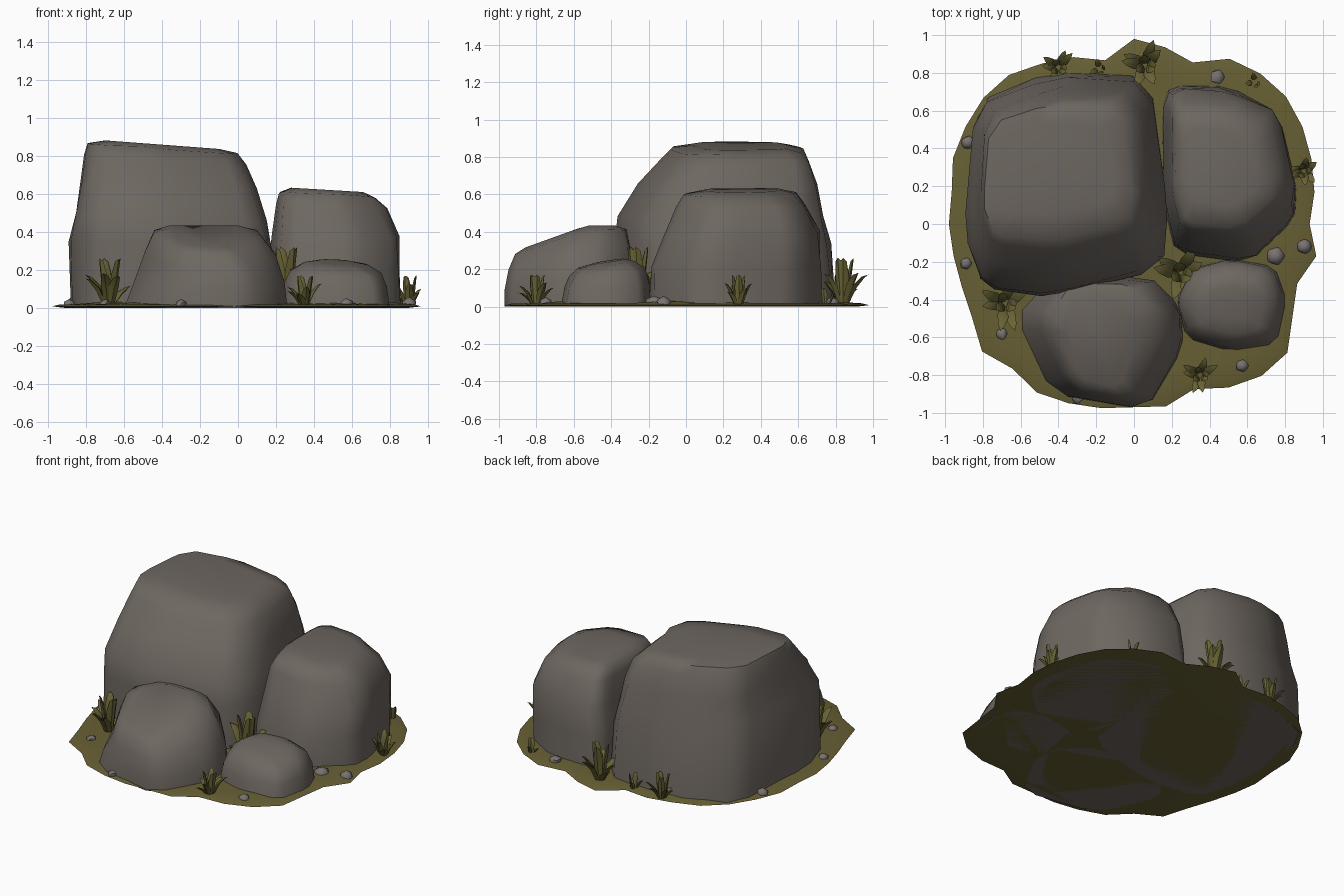
import bpy, bmesh, math, random
from mathutils import Vector

random.seed(7)
cube = bpy.data.objects.get("Cube")
if cube:
    bpy.data.objects.remove(cube, do_unlink=True)


def make_material(name, colour):
    mat = bpy.data.materials.new(name)
    mat.use_nodes = True
    mat.diffuse_color = (*colour, 1)
    bsdf = next(n for n in mat.node_tree.nodes if n.type == "BSDF_PRINCIPLED")
    bsdf.inputs["Base Color"].default_value = (*colour, 1)
    return mat


stone = make_material("warm grey stone", (0.155, 0.135, 0.118))
pebble_grey = make_material("pale grey pebble", (0.19, 0.17, 0.165))
turf = make_material("olive turf", (0.135, 0.115, 0.035))
leaf = make_material("olive grass", (0.14, 0.125, 0.035))


def finish(bm, name, mat, angle):
    bmesh.ops.recalc_face_normals(bm, faces=bm.faces)
    mesh = bpy.data.meshes.new(name)
    bm.to_mesh(mesh)
    bm.free()
    mesh.materials.append(mat)
    obj = bpy.data.objects.new(name, mesh)
    bpy.context.collection.objects.link(obj)
    bpy.ops.object.select_all(action="DESELECT")
    obj.select_set(True)
    bpy.context.view_layer.objects.active = obj
    bpy.ops.object.shade_smooth_by_angle(angle=math.radians(angle))
    return obj


def bridge(bm, low, high):
    n = len(low)
    for i in range(n):
        j = (i + 1) % n
        bm.faces.new((low[i], low[j], high[j], high[i]))


def normalised_outline(points):
    """Cut the corners of an outline and fit it to a unit square."""
    cut = []
    for i, p in enumerate(points):
        p, q = Vector(p), Vector(points[(i + 1) % len(points)])
        cut += [p.lerp(q, 0.17), p.lerp(q, 0.83)]
    xs, ys = [p.x for p in cut], [p.y for p in cut]
    return [((p.x - min(xs)) / (max(xs) - min(xs)),
             (p.y - min(ys)) / (max(ys) - min(ys))) for p in cut]


def boulder(name, outline, levels, fall=(0, 0), pivot=(0, 0), rough=0.01):
    """Stack scaled outlines; the top falls away to +x and -y of the pivot."""
    bm = bmesh.new()
    shape = normalised_outline(outline)
    top = levels[-1][0]
    below = None
    for z, x0, x1, y0, y1 in levels:
        ring = []
        for u, v in shape:
            x, y = x0 + u * (x1 - x0), y0 + v * (y1 - y0)
            drop = fall[0] * max(0, x - pivot[0]) + fall[1] * max(0, pivot[1] - y)
            wobble = random.uniform(-rough, rough) * (0 < z < top)
            ring.append(bm.verts.new((x + wobble, y + wobble, z - drop * z / top + wobble / 2)))
        if below:
            bridge(bm, below, ring)
        else:
            bm.faces.new(ring)
        below = ring
    bm.faces.new(below)
    return finish(bm, name, stone, 50)


# Boulders
boulder("large_boulder",
        [(-.88, -.05), (-.79, -.34), (-.42, -.39), (.13, -.23), (.17, .1),
         (.08, .78), (-.45, .8), (-.83, .64)],
        [(0, -.88, .17, -.38, .80), (.35, -.89, .18, -.38, .77),
         (.5, -.86, .15, -.36, .73), (.68, -.83, .1, -.25, .7),
         (.81, -.81, .04, -.14, .66), (.87, -.79, -.01, -.08, .62),
         (.89, -.7, -.1, .05, .54)],
        fall=(.075, 0), pivot=(-.8, 0))
boulder("medium_boulder",
        [(.15, .6), (.19, .72), (.5, .72), (.76, .57), (.85, .2), (.84, .03),
         (.6, -.2), (.22, -.15), (.16, .1)],
        [(0, .15, .86, -.2, .73), (.22, .16, .855, -.19, .725),
         (.4, .18, .85, -.12, .71), (.55, .2, .78, -.05, .64),
         (.61, .22, .73, -.02, .58), (.635, .28, .66, .1, .5)],
        fall=(.06, 0), pivot=(.25, 0))
boulder("front_boulder",
        [(-.6, -.5), (-.42, -.88), (.05, -.96), (.23, -.65), (.22, -.45),
         (.05, -.3), (-.42, -.3)],
        [(0, -.6, .26, -.97, -.28), (.15, -.55, .25, -.965, -.28),
         (.3, -.49, .2, -.95, -.29), (.41, -.44, .11, -.92, -.32),
         (.435, -.36, 0, -.86, -.38)],
        fall=(0, .36), pivot=(0, -.53))
boulder("small_boulder",
        [(.22, -.4), (.27, -.6), (.5, -.67), (.74, -.63), (.79, -.4),
         (.73, -.23), (.5, -.19), (.3, -.24)],
        [(0, .23, .8, -.67, -.19), (.13, .24, .785, -.655, -.195),
         (.21, .28, .75, -.62, -.22), (.25, .34, .69, -.58, -.28),
         (.265, .42, .6, -.5, -.33)],
        fall=(.05, .15), pivot=(.35, -.32), rough=.006)

# Turf base: ragged rim with a gently rolling top
radii = [.93, .97, 1, 1.03, 1.05, 1.04, 1.01, .91, .95, .98, .88, .94,
         .98, 1.03, 1.04, 1.03, 1.02, .98, .98, .97, .97, .99, 1.05, 1,
         1.03, 1.01, .99, .97, .98, .93, 1, 1.05, 1.06, .97, .92, .98]
bm = bmesh.new()
rings = []
for scale, height in ((.93, 0), (1, .008), (.96, .018), (.85, .024), (.5, .03)):
    ring = []
    for i, r in enumerate(radii):
        a = math.tau * i / len(radii)
        lift = random.uniform(-.007, .007) if scale < .9 else 0
        ring.append(bm.verts.new((r * scale * math.cos(a), r * scale * math.sin(a), height + lift)))
    if rings:
        bridge(bm, rings[-1], ring)
    rings.append(ring)
bm.faces.new(rings[0])
bm.faces.new(rings[-1])
finish(bm, "turf_base", turf, 40)


def grass_tuft(name, x, y, height, spread, blades):
    """Bent, tapering blades fanned around a point."""
    bm = bmesh.new()
    for k in range(blades):
        a = math.tau * (k + random.uniform(-.3, .3)) / blades
        out = Vector((math.cos(a), math.sin(a), 0))
        side = Vector((-out.y, out.x, 0))
        upright = k % 3 == 0
        reach = spread * (.35 if upright else random.uniform(.8, 1.1))
        tall = height * (1 if upright else random.uniform(.4, .75))
        width = .1 * height + .006
        below = None
        for t, w in ((0, .7), (.45, 1), (.8, .6)):
            centre = Vector((x, y, .01)) + out * (.015 + reach * t ** 1.3)
            centre.z += tall * math.sin(t * 1.5)
            ring = [bm.verts.new(centre + side * width * w),
                    bm.verts.new(centre + out * width * w * .5 - Vector((0, 0, width * w * .3))),
                    bm.verts.new(centre - side * width * w),
                    bm.verts.new(centre - out * width * w * .3)]
            if below:
                bridge(bm, below, ring)
            below = ring
        tip = bm.verts.new(Vector((x, y, .01 + tall)) + out * (.015 + reach))
        for i in range(4):
            bm.faces.new((below[i], below[(i + 1) % 4], tip))
    finish(bm, name, leaf, 40)


tufts = [("left_front", -.68, -.42, .25, .13, 10), ("middle", .25, -.26, .31, .13, 10),
         ("front", .35, -.8, .16, .09, 10), ("side", .9, .28, .16, .07, 9),
         ("back", .06, .84, .25, .12, 10), ("back_corner", -.4, .83, .16, .09, 10),
         ("back_small", -.18, .82, .1, .04, 4), ("rear_side", .64, .75, .09, .04, 4)]
for label, *values in tufts:
    grass_tuft(label + "_grass", *values)

# Scattered pebbles
for i, (x, y, r) in enumerate([(-.89, -.21, .035), (-.7, -.58, .035), (.75, -.17, .055),
                               (.9, -.12, .045), (.57, -.75, .038), (.44, .78, .042),
                               (-.3, -.92, .035), (-.88, .43, .04)]):
    bm = bmesh.new()
    bmesh.ops.create_icosphere(bm, subdivisions=1, radius=r)
    for v in bm.verts:
        v.co *= random.uniform(.88, 1.08)
        v.co = Vector((v.co.x + x, v.co.y + y, max(v.co.z * .8 + .02, .005)))
    finish(bm, "pebble_" + str(i + 1), pebble_grey, 50)
